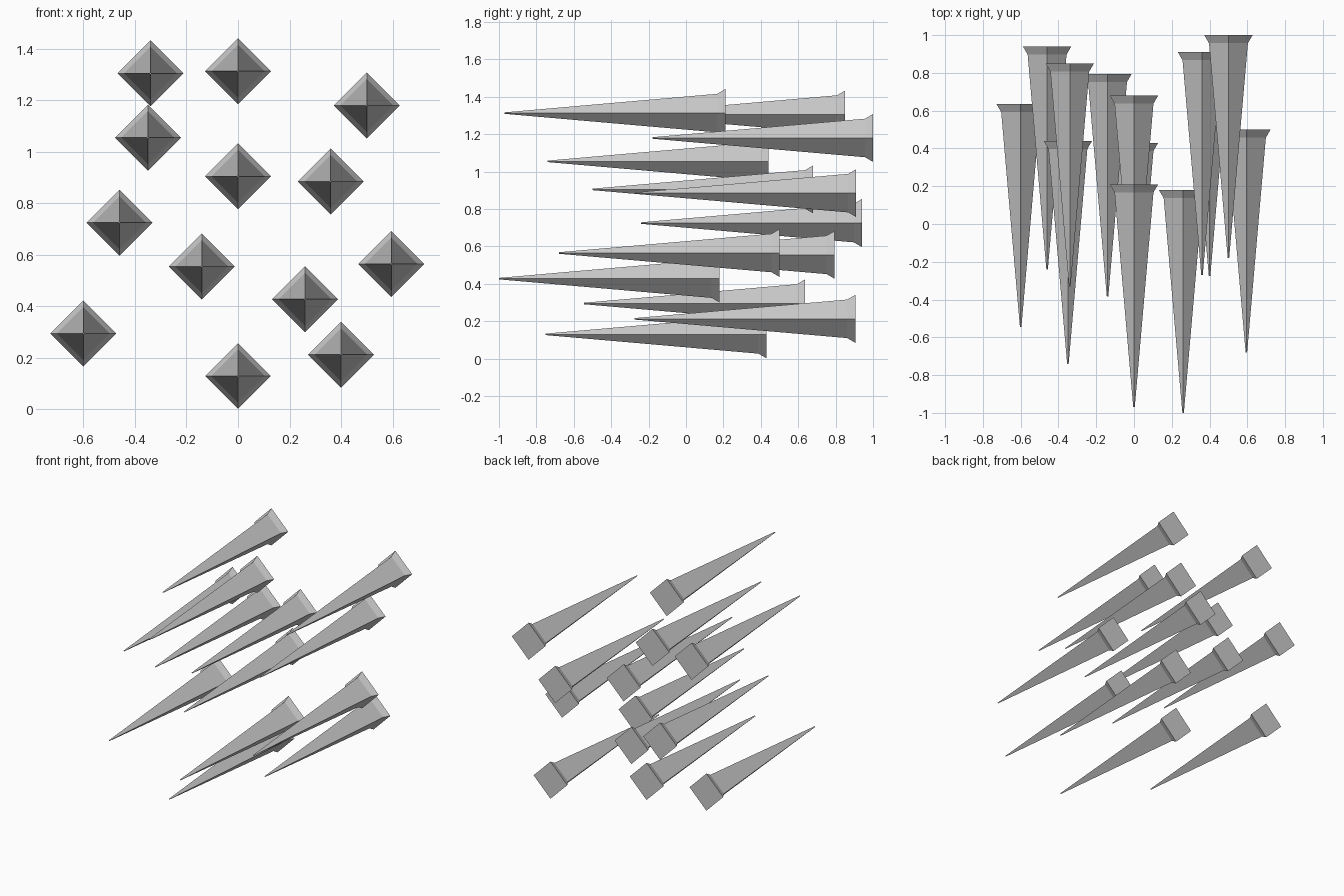
import bpy, bmesh

if "Cube" in bpy.data.objects:
    bpy.data.objects.remove(bpy.data.objects["Cube"])

# Spike placements: x, z of the axis and y of the flat rear end
SPIKES = [
    (-0.34, 1.305, 0.85), (0.0, 1.313, 0.21), (0.5, 1.18, 1.0),
    (-0.35, 1.055, 0.44), (0.0, 0.905, 0.68), (0.36, 0.885, 0.91),
    (-0.46, 0.725, 0.94), (-0.14, 0.555, 0.795), (0.595, 0.565, 0.5),
    (0.26, 0.428, 0.18), (-0.6, 0.295, 0.635), (0.4, 0.213, 0.905),
    (0.0, 0.13, 0.43),
]
# Profile along the axis: (y offset from rear end, half diagonal)
PROFILE = [(-1.18, 0.004), (-0.043, 0.103), (0.0, 0.128)]


def spike_mesh():
    """Four-sided tapering spike with a flared rear collar."""
    bm = bmesh.new()
    rings = [[bm.verts.new((dx * r, y, dz * r))
              for dx, dz in ((1, 0), (0, 1), (-1, 0), (0, -1))]
             for y, r in PROFILE]
    for a, b in zip(rings, rings[1:]):
        for i in range(4):
            j = (i + 1) % 4
            bm.faces.new((a[i], a[j], b[j], b[i]))
    bm.faces.new(rings[0])
    bm.faces.new(rings[-1])
    bmesh.ops.recalc_face_normals(bm, faces=bm.faces)
    mesh = bpy.data.meshes.new("spike")
    bm.to_mesh(mesh)
    bm.free()
    return mesh


# Swarm of identical spikes, all pointing to the front
mesh = spike_mesh()
for n, (x, z, y) in enumerate(SPIKES, 1):
    spike = bpy.data.objects.new(f"spike_{n:02d}", mesh)
    spike.location = (x, y, z)
    bpy.context.collection.objects.link(spike)
